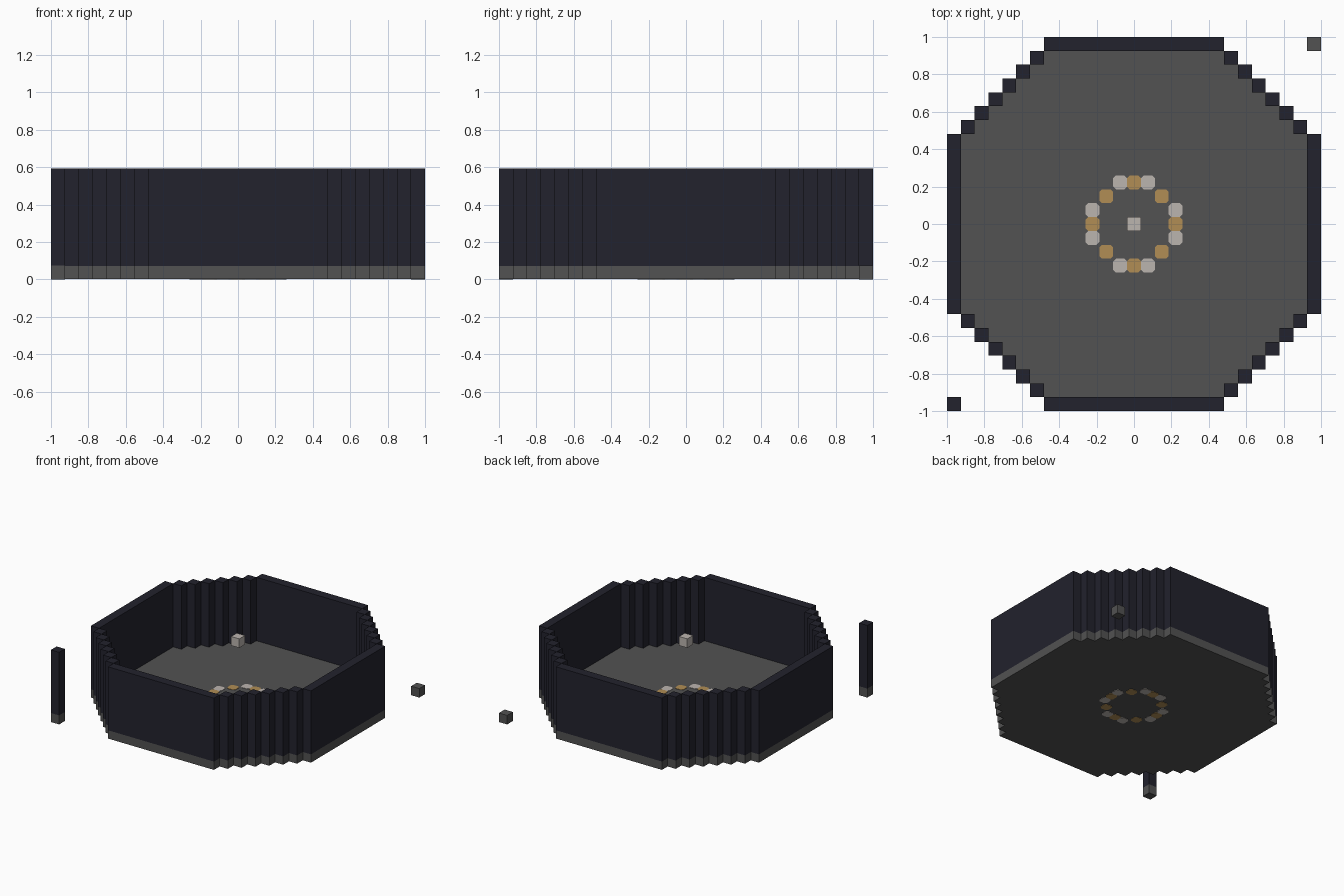
import bpy, bmesh, math
from mathutils import Matrix, Vector

if "Cube" in bpy.data.objects:
    bpy.data.objects.remove(bpy.data.objects["Cube"])

C = 2 / 27            # block size
TOP = 8               # wall height in blocks
SKIN = 0.04           # tile relief in blocks


def material(name, rgb):
    m = bpy.data.materials.new(name)
    m.use_nodes = True
    m.diffuse_color = (*rgb, 1)
    m.node_tree.nodes["Principled BSDF"].inputs["Base Color"].default_value = (*rgb, 1)
    return m


navy = material("dark navy", (0.016, 0.016, 0.026))
grey = material("stone grey", (0.085, 0.085, 0.085))
white = material("pale stone", (0.50, 0.46, 0.43))
gold = material("gold", (0.44, 0.27, 0.09))


def prism(bm, outline, z0, z1):
    """Extrude a flat outline, all in block units."""
    face = bm.faces.new([bm.verts.new((x * C, y * C, z0 * C)) for x, y in outline])
    out = bmesh.ops.extrude_face_region(bm, geom=[face])
    verts = [g for g in out["geom"] if isinstance(g, bmesh.types.BMVert)]
    bmesh.ops.translate(bm, verts=verts, vec=(0, 0, (z1 - z0) * C))


def block(bm, x, y, z0, z1, hx=0.5, hy=0.5):
    prism(bm, [(x - hx, y - hy), (x + hx, y - hy), (x + hx, y + hy), (x - hx, y + hy)], z0, z1)


def tile(bm, x, y, cut=0.2):
    """Block with clipped corners, running through the floor."""
    a, b = 0.5, 0.5 - cut
    corners = [(a, -b), (a, b), (b, a), (-b, a), (-a, b), (-a, -b), (-b, -a), (b, -a)]
    prism(bm, [(x + u, y + v) for u, v in corners], 0, 1)


def turned(x, y, k):
    for _ in range(k):
        x, y = -y, x
    return x, y


def finish(name, bm, mat):
    bmesh.ops.recalc_face_normals(bm, faces=bm.faces)
    mesh = bpy.data.meshes.new(name)
    bm.to_mesh(mesh)
    bm.free()
    mesh.materials.append(mat)
    bpy.context.collection.objects.link(bpy.data.objects.new(name, mesh))


# Floor slab with stepped diagonal sides
quarter = [(13.5, 6.5)]
for i in range(6):
    quarter += [(12.5 - i, 6.5 + i), (12.5 - i, 7.5 + i)]
quarter += [(6.5, 12.5), (6.5, 13.5)]
quarter = list(dict.fromkeys(quarter))
bm = bmesh.new()
prism(bm, [turned(x, y, k) for k in range(4) for x, y in quarter], SKIN, 1 - SKIN)
finish("floor", bm, grey)

# Straight walls and stepped corner walls
straight, stepped = bmesh.new(), bmesh.new()
for k in range(4):
    x, y = turned(13, 0, k)
    hx, hy = (0.5, 6.5) if k % 2 == 0 else (6.5, 0.5)
    block(straight, x, y, 1 - SKIN, TOP, hx, hy)
    for i in range(1, 7):
        block(stepped, *turned(6 + i, 13 - i, k), 1 - SKIN, TOP)
finish("straight_walls", straight, navy)
finish("stepped_walls", stepped, navy)

# Ring of inlaid floor tiles
pale, bright = bmesh.new(), bmesh.new()
for k in range(4):
    for side in (-1, 1):
        tile(pale, *turned(3, side, k))
    tile(bright, *turned(3, 0, k))
    tile(bright, *turned(2, 2, k))
finish("pale_ring_tiles", pale, white)
finish("gold_ring_tiles", bright, gold)

# Floating centre block and the two outlying corner markers
for name, x, z0, z1, mat in (
    ("floating_centre_block", 0, TOP - 1, TOP, white),
    ("corner_block", 13, 0, 1, grey),
    ("corner_post_base", -13, 0, 1, grey),
    ("corner_post", -13, 1, TOP, navy),
):
    bm = bmesh.new()
    block(bm, x, x, z0, z1)
    finish(name, bm, mat)
